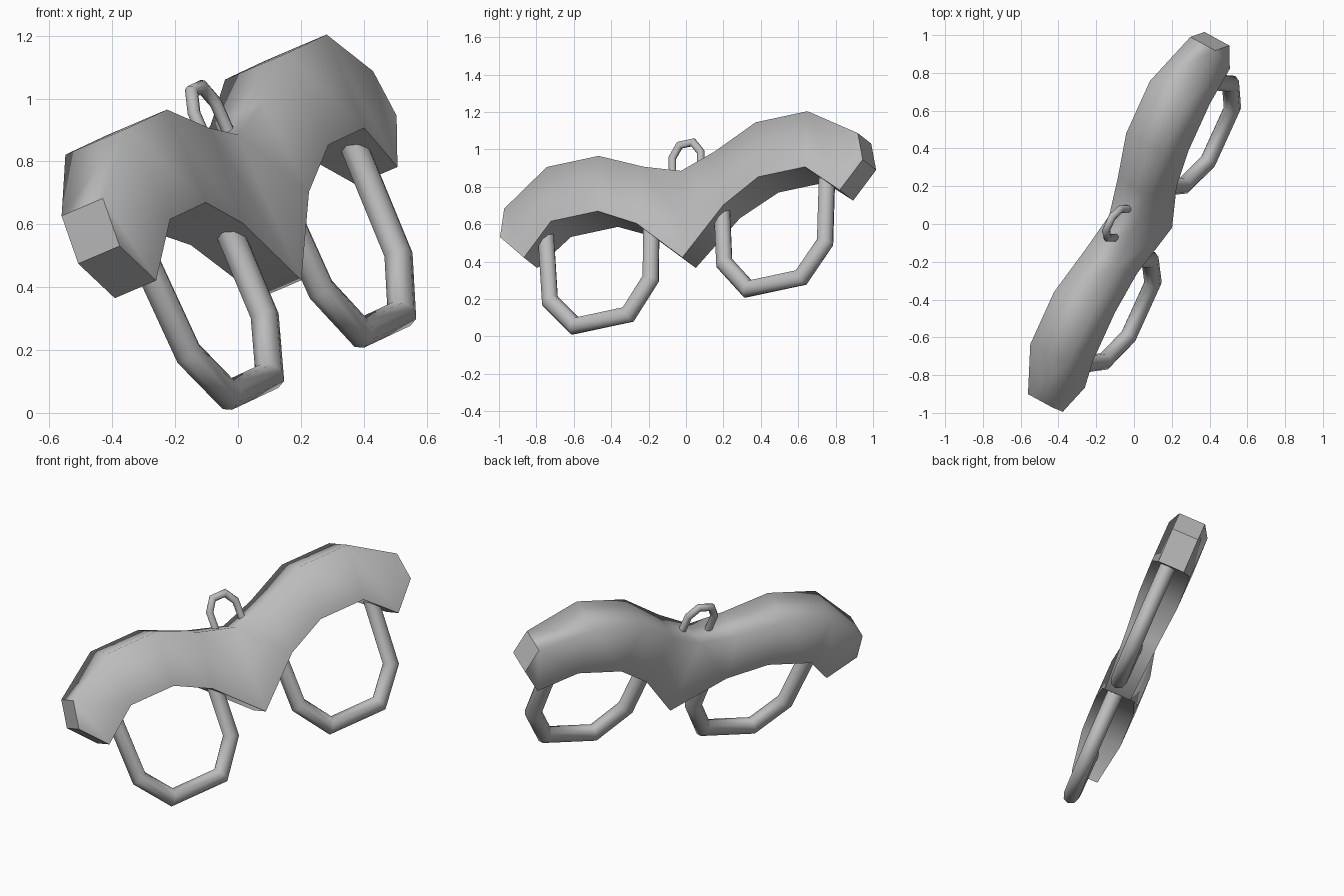
import bpy, bmesh, math
from mathutils import Vector, Matrix

if "Cube" in bpy.data.objects:
    bpy.data.objects.remove(bpy.data.objects["Cube"])

# Tilted local frame: S along the span, U up within the plate, F out of its front
S = Vector((0.406, 0.893, 0.191)).normalized()
F = Vector((0.82, -0.455, 0.35))
F = (F - S * F.dot(S)).normalized()
U = F.cross(S)
ORIGIN = Vector((0.0, -0.027, 0.885))

grey = bpy.data.materials.new("plain_grey")
grey.diffuse_color = (0.5, 0.5, 0.5, 1)
grey.use_nodes = True
grey.node_tree.nodes["Principled BSDF"].inputs["Base Color"].default_value = grey.diffuse_color


def place(s, u, f):
    return ORIGIN + S * s + U * u + F * f


def finish(bm, name):
    bmesh.ops.recalc_face_normals(bm, faces=bm.faces)
    for face in bm.faces:
        face.smooth = True
    mesh = bpy.data.meshes.new(name)
    bm.to_mesh(mesh)
    bm.free()
    mesh.materials.append(grey)
    obj = bpy.data.objects.new(name, mesh)
    bpy.context.collection.objects.link(obj)
    return obj


def tube(name, pts, f, radius, sides=8):
    """Mitred tube along a path lying in the plate's plane."""
    bm = bmesh.new()
    pts = [Vector(p) for p in pts]
    rings = []
    for i, p in enumerate(pts):
        a = (p - pts[i - 1]).normalized() if i else (pts[1] - p).normalized()
        b = (pts[i + 1] - p).normalized() if i < len(pts) - 1 else a
        t = (a + b).normalized()
        n = Vector((-t.y, t.x)) / t.dot(a)
        ring = []
        for k in range(sides):
            ang = math.tau * k / sides
            q = p + n * radius * math.cos(ang)
            ring.append(bm.verts.new(place(q.x, q.y, f + radius * math.sin(ang))))
        rings.append(ring)
    for r0, r1 in zip(rings, rings[1:]):
        for k in range(sides):
            j = (k + 1) % sides
            bm.faces.new((r0[k], r0[j], r1[j], r1[k]))
    caps = [bm.faces.new(rings[0]), bm.faces.new(rings[-1])]
    for c in caps:
        for e in c.edges:
            e.smooth = False
    return finish(bm, name)


# Winged body: columns of (top s, top u, bottom s, bottom u, front f, back f)
half = [(0, 0, 0, -0.505, 0.0, -0.16),
        (0.21, 0.06, 0.26, -0.26, 0.02, -0.18),
        (0.47, 0.17, 0.48, -0.15, 0.04, -0.20),
        (0.78, 0.17, 0.76, -0.15, 0.04, -0.20),
        (1.058, 0.0, 0.945, -0.309, 0.0, -0.16)]
columns = [(-a, b, -c, d, f, g) for a, b, c, d, f, g in half[:0:-1]] + half
bm = bmesh.new()
cols = []
for ts, tu, bs, bu, ff, fb in columns:
    cols.append([bm.verts.new(place(*p)) for p in
                 ((ts, tu, ff), (bs, bu, ff), (bs, bu, fb), (ts, tu, fb))])
for c0, c1 in zip(cols, cols[1:]):
    for k in range(4):
        j = (k + 1) % 4
        bm.faces.new((c0[k], c0[j], c1[j], c1[k]))
    for k in (1, 2):                       # crisp underside edges
        bm.edges.get((c0[k], c1[k])).smooth = False
# Pointed ends
for side, c in ((-1, cols[0]), (1, cols[-1])):
    mf = bm.verts.new(place(side * 1.085, -0.16, 0.0))
    mb = bm.verts.new(place(side * 1.085, -0.16, -0.16))
    bm.faces.new((c[0], mf, c[1]))
    bm.faces.new((c[3], mb, c[2]))
    for quad in ((c[0], c[3], mb, mf), (mf, mb, c[2], c[1])):
        for e in bm.faces.new(quad).edges:
            e.smooth = False
finish(bm, "winged_body")

# Two hanging rings
ring_path = [(0.845, -0.10), (0.823, -0.565), (0.677, -0.74),
             (0.358, -0.74), (0.22, -0.56), (0.21, -0.20)]
for name, side in (("left_ring", -1), ("right_ring", 1)):
    tube(name, [(side * s, u) for s, u in ring_path], -0.06, 0.046)

# Small hanging loop on top
loop_half = [(0.085, -0.06), (0.085, 0.12), (0.04, 0.185)]
tube("top_loop", loop_half + [(-s, u) for s, u in loop_half[::-1]], -0.07, 0.021)
